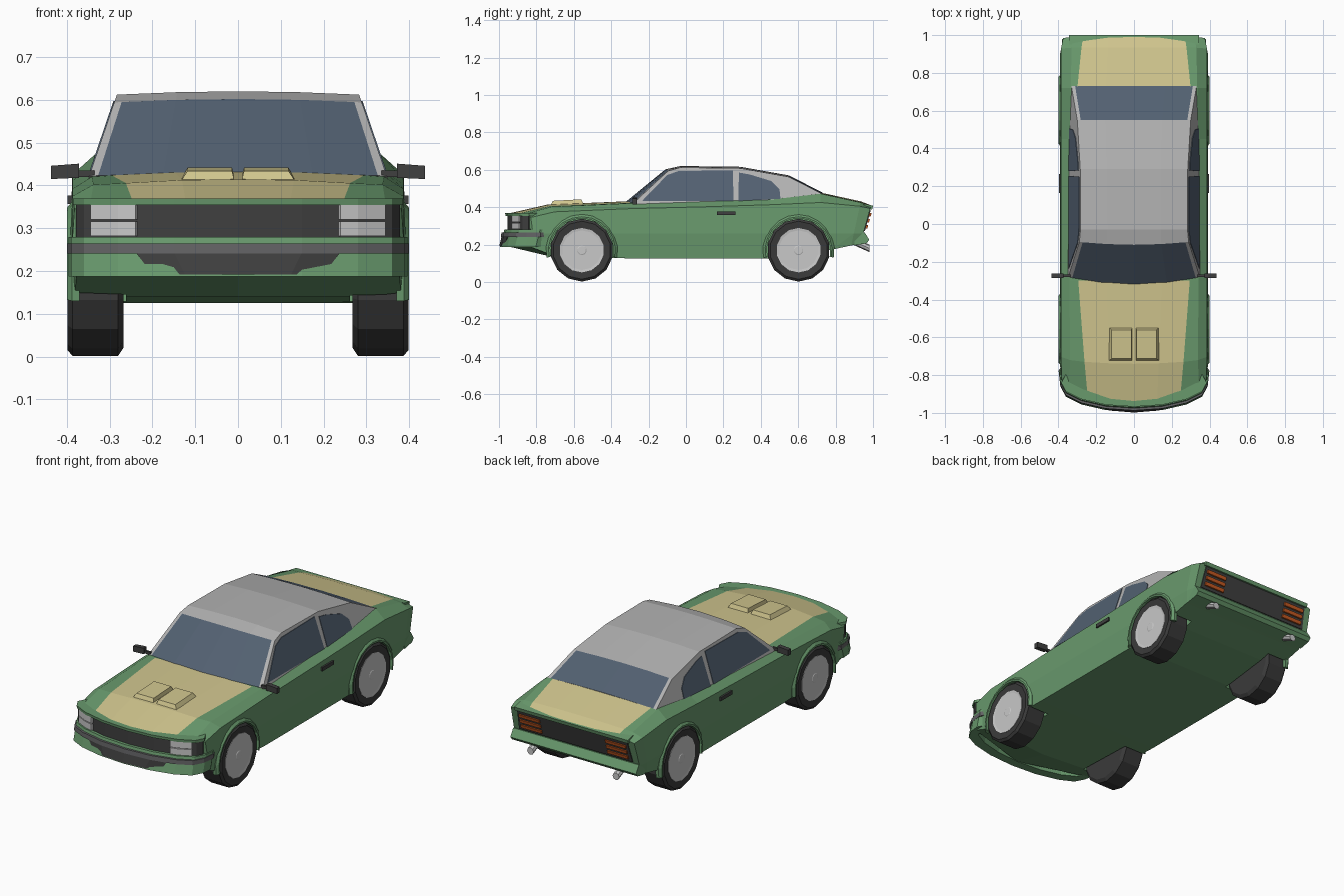
import bpy, bmesh, math
from mathutils import Vector

if "Cube" in bpy.data.objects:
    bpy.data.objects.remove(bpy.data.objects["Cube"])

def mat(name, r, g, b):
    m = bpy.data.materials.new(name)
    m.diffuse_color = (r, g, b, 1)
    m.use_nodes = True
    m.node_tree.nodes["Principled BSDF"].inputs["Base Color"].default_value = m.diffuse_color
    return m

GREEN = mat("green paint", .14, .32, .152)
YELLOW = mat("pale yellow paint", .63, .56, .27)
SILVER = mat("silver roof", .45, .45, .45)
GLASS = mat("blue glass", .085, .118, .165)
DARK = mat("dark trim", .05, .05, .05)
TYRE = mat("tyre rubber", .042, .042, .042)
GREY = mat("bumper grey", .125, .125, .13)
LIGHT = mat("light metal", .58, .58, .58)
ORANGE = mat("orange lamp", .55, .1, .015)

def mk(name, verts, faces, mats, idx=None):
    me = bpy.data.meshes.new(name)
    me.from_pydata([tuple(v) for v in verts], [], faces)
    for m in mats:
        me.materials.append(m)
    if idx:
        me.polygons.foreach_set("material_index", idx)
    bm = bmesh.new()
    bm.from_mesh(me)
    bmesh.ops.recalc_face_normals(bm, faces=bm.faces)
    bm.to_mesh(me)
    bm.free()
    ob = bpy.data.objects.new(name, me)
    bpy.context.collection.objects.link(ob)
    return ob

def prism(name, pts, vec, m):
    # polygon pushed along a vector
    n = len(pts)
    v = [Vector(p) for p in pts]
    v += [p + Vector(vec) for p in v]
    f = [list(range(n)), list(range(2 * n - 1, n - 1, -1))]
    f += [[i, (i + 1) % n, n + (i + 1) % n, n + i] for i in range(n)]
    return mk(name, v, f, [m])

def loft(name, rings, mats, rule, closed=True):
    n = len(rings[0])
    v = [p for r in rings for p in r]
    f, idx = [], []
    for i in range(len(rings) - 1):
        for j in range(n if closed else n - 1):
            k = (j + 1) % n
            f.append([i * n + j, i * n + k, (i + 1) * n + k, (i + 1) * n + j])
            idx.append(rule(i, j))
    if closed:
        f += [list(range(n)), [len(v) - n + j for j in range(n)]]
        idx += [0, 0]
    return mk(name, v, f, mats, idx)

def lathe(name, prof, c, sx, m, sides=14):
    # profile of (radius, x) turned about the axle
    rings = []
    for r, x in prof:
        rings.append([(sx * x, c[0] + r * math.sin(2 * math.pi * k / sides),
                       c[1] + r * math.cos(2 * math.pi * k / sides)) for k in range(sides)])
    return loft(name, rings, [m], lambda i, j: 0)

# plan curve of the nose
NOSE = [(0, -.985), (.15, -.975), (.28, -.945), (.36, -.905), (.39, -.85), (.398, -.775)]

def nose(x):
    x = min(abs(x), .398)
    for (a, ya), (b, yb) in zip(NOSE, NOSE[1:]):
        if x <= b:
            return ya + (yb - ya) * (x - a) / (b - a)
    return NOSE[-1][1]

def band(name, xs, z0, z1, d0, d1, m, depth=.05, k=1):
    # strip following the nose curve, d = setback at bottom and top
    rings = []
    for x in xs:
        y = nose(x)
        rings.append([(x * k, y + d0, z0), (x, y + d1, z1),
                      (x * .93, y + d1 + depth, z1), (x * k * .93, y + d0 + depth, z0)])
    return loft(name, rings, [m], lambda i, j: 0)

def sym(*xs):
    return [-x for x in reversed(xs)] + [0] + list(xs)

# main body: y, half width, bottom z, crease z, shoulder x, top z, stripe x, crown
ST = [(-.95, .385, .19, .345, .345, .358, .245, .008),
      (-.74, .39, .14, .375, .338, .402, .262, .012),
      (-.3, .39, .126, .392, .342, .42, .295, .012),
      (.1, .39, .126, .402, .345, .43, .3, .01),
      (.45, .39, .126, .413, .342, .44, .3, .008),
      (.72, .39, .16, .425, .335, .472, .3, .006),
      (.93, .389, .195, .405, .33, .425, .278, .006),
      (.99, .378, .205, .393, .32, .405, .27, .005)]
rings = []
for y, w, zb, zc, xt, zt, xs, cr in ST:
    half = [(0, zb), (w - .008, zb), (w + .003, .26), (w - .003, zc), (xt, zt),
            (xs, zt + cr * .3), (xs * .5, zt + cr * .9), (0, zt + cr)]
    full = half + [(-x, z) for x, z in reversed(half[1:-1])]
    wf = max(0, (-.5 - y) / .45) ** 2
    wr = max(0, (y - .72) / .27)
    rings.append([(x, y + wf * (nose(x) + .985) - wr * (.41 - z) * .28, z) for x, z in full])
body = loft("body", rings, [GREEN, YELLOW],
            lambda i, j: 1 if 5 <= j <= 8 and i in (0, 1, 5, 6) else 0)

# cabin with windscreen and rear window
def side_x(z):
    return .345 - (z - .43) * .34

CAB = [(-.32, .43), (-.11, .602), (-.03, .62), (.29, .616), (.55, .57), (.73, .478)]
FR = [-1, -.94, -.5, 0, .5, .94, 1]
rings = []
for i, (y, zc) in enumerate(CAB):
    ze = zc - .008
    bow = .04 if i == 0 else .015 if i == 1 else 0
    r = [(f * side_x(ze), y + bow * f * f, zc - .008 * f * f) for f in FR]
    b = (side_x(.41), y + bow, .41)
    rings.append([(-b[0], b[1], b[2])] + r + [b])
loft("cabin", rings, [SILVER, GLASS], lambda i, j: 1 if i in (0, 4) and 2 <= j <= 5 else 0)

W1 = [(-.235, .433), (-.1, .572), (-.04, .593), (.25, .597), (.255, .433)]
W2 = [(.283, .585), (.34, .575), (.455, .54), (.5, .497), (.505, .445), (.28, .433)]
for sx, side in ((1, "right"), (-1, "left")):
    # side windows
    for nm, w in (("door_window", W1), ("quarter_window", W2)):
        prism(f"{side}_{nm}", [(sx * (side_x(z) - .003), y, z) for y, z in w],
              (sx * .006, 0, 0), GLASS)
    # mirror, handle
    prism(f"{side}_mirror", [(sx * .372, -.287, .418), (sx * .437, -.287, .415),
                             (sx * .437, -.287, .446), (sx * .372, -.287, .451)], (0, .025, 0), DARK)
    prism(f"{side}_mirror_arm", [(sx * .335, -.28, .42), (sx * .38, -.28, .42),
                                 (sx * .38, -.28, .435), (sx * .335, -.28, .435)], (0, .012, 0), DARK)
    prism(f"{side}_door_handle", [(sx * .38, .165, .357), (sx * .38, .265, .357),
                                  (sx * .38, .265, .377), (sx * .38, .165, .377)], (sx * .018, 0, 0), DARK)
    # hood scoop
    base = [(.006, -.73, .40), (.14, -.73, .40), (.138, -.542, .405), (.006, -.542, .405)]
    top = [(.014, -.712, .434), (.118, -.712, .434), (.118, -.56, .442), (.014, -.56, .442)]
    loft(f"{side}_hood_scoop", [[(sx * x, y, z) for x, y, z in r] for r in (base, top)],
         [YELLOW], lambda i, j: 0)
    # headlights
    for k in range(2):
        z = .282 + .038 * k
        band(f"{side}_headlight_{k}", [sx * .24, sx * .28, sx * .345], z, z + .034, .02, .02, LIGHT, .03)
    # tail lamps
    for k in range(3):
        z = .287 + .032 * k
        y = .99 - (.41 - z) * .28
        prism(f"{side}_tail_lamp_{k}", [(sx * .2, y, z), (sx * .325, y, z),
                                        (sx * .325, y + .005, z + .018), (sx * .2, y + .005, z + .018)],
              (0, .014, 0), ORANGE)
    # exhaust pipe
    ring = [(sx * .26 + .02 * math.cos(a * math.pi / 4), .88, .225 + .02 * math.sin(a * math.pi / 4))
            for a in range(8)]
    prism(f"{side}_exhaust", ring, (0, .1, -.045), LIGHT)
    # wheels
    for cy, end in ((-.557, "front"), (.602, "rear")):
        c = (cy, .17)
        cut = lathe("arch_cutter", [(.178, .262), (.178, .5)], c, sx, GREEN, 20)
        mod = body.modifiers.new("arch", 'BOOLEAN')
        mod.object = cut
        mod.operation = 'DIFFERENCE'
        mod.solver = 'EXACT'
        bpy.context.view_layer.objects.active = body
        bpy.ops.object.modifier_apply(modifier="arch")
        bpy.data.objects.remove(cut)
        # arch lip
        rings = []
        for k in range(13):
            a = math.radians(-12 + 17 * k)
            rings.append([(sx * x, cy + r * math.cos(a), .17 + r * math.sin(a))
                          for r, x in ((.17, .37), (.17, .399), (.179, .399), (.192, .388), (.192, .37))])
        loft(f"{side}_{end}_arch_lip", rings, [GREEN], lambda i, j: 0)
        nm = f"{side}_{end}"
        lathe(nm + "_tyre", [(.05, .268), (.15, .268), (.168, .28), (.168, .387), (.155, .398),
                             (.118, .394), (.112, .365), (.02, .365)], c, sx, TYRE)
        lathe(nm + "_rim", [(.106, .366), (.119, .366), (.119, .396), (.106, .394)], c, sx, LIGHT)
        lathe(nm + "_hub", [(.034, .36), (.034, .39), (.022, .396)], c, sx, LIGHT, 10)
        for k in range(5):
            a = 2 * math.pi * k / 5
            u, t = Vector((0, math.sin(a), math.cos(a))), Vector((0, math.cos(a), -math.sin(a)))
            o = Vector((sx * .364, cy, .17))
            prism(f"{nm}_spoke_{k}", [o + u * .02 - t * .016, o + u * .109 - t * .024,
                                      o + u * .109 + t * .024, o + u * .02 + t * .016],
                  (sx * .025, 0, 0), LIGHT)

# nose pieces
band("hood_lip", sym(.15, .28, .36, .385), .354, .369, .02, .018, GREEN)
band("grille", sym(.15, .28, .36, .378), .278, .356, .03, .03, DARK)
band("front_valance", sym(.15, .28, .36, .39, .396), .187, .28, -.01, .014, GREEN)
band("front_bumper", sym(.15, .28, .36, .39, .399), .241, .265, -.004, -.002, GREY)
band("air_intake", sym(.15, .24), .192, .245, -.013, -.001, DARK, .03, .83)

# tail pieces
def tail_y(z):
    return .99 - (.41 - z) * .28

prism("tail_panel", [(-.345, tail_y(.272), .272), (.345, tail_y(.272), .272),
                     (.335, tail_y(.386), .386), (-.335, tail_y(.386), .386)], (0, .005, 0), DARK)
prism("tail_lip", [(-.345, .95, .39), (-.345, .995, .388), (-.345, 1.0, .408), (-.345, .95, .418)],
      (.69, 0, 0), GREEN)
prism("rear_valance", [(-.382, .9, .195), (-.382, .965, .207), (-.382, .98, .225),
                       (-.382, .955, .266), (-.382, .9, .26)], (.764, 0, 0), GREEN)
